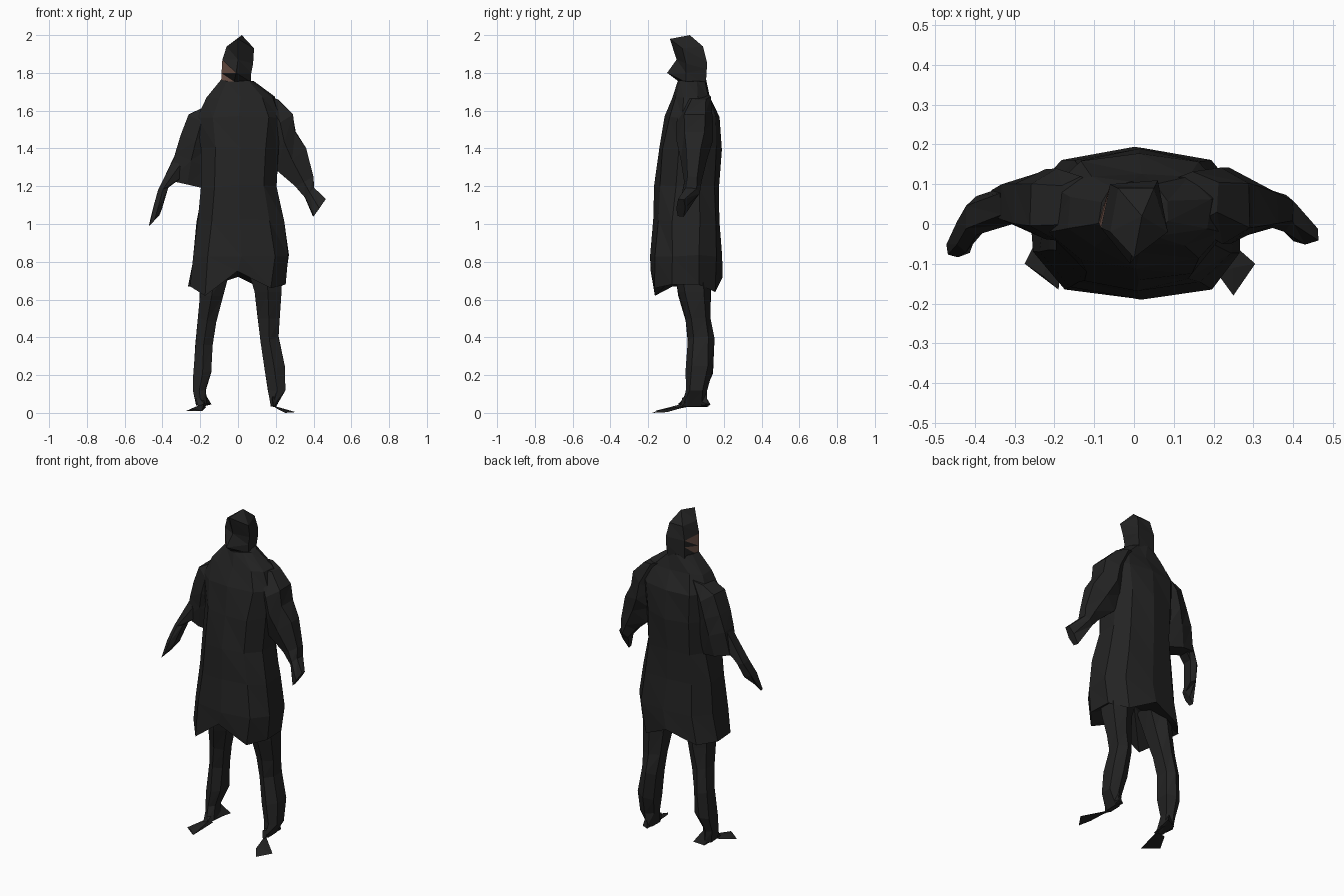
import bpy, bmesh, math, random
from mathutils import Vector

random.seed(4)


def material(name, rgb):
    m = bpy.data.materials.new(name)
    m.diffuse_color = (*rgb, 1)
    return m


CLOTH = material("black cloth", (0.017, 0.017, 0.017))
SKIN = material("brown skin", (0.15, 0.083, 0.063))


def finish(name, bm):
    bmesh.ops.recalc_face_normals(bm, faces=bm.faces)
    me = bpy.data.meshes.new(name)
    bm.to_mesh(me)
    bm.free()
    me.materials.append(CLOTH)
    me.materials.append(SKIN)
    ob = bpy.data.objects.new(name, me)
    bpy.context.collection.objects.link(ob)
    return ob


def ring(x0, z0, x1, z1, y0, y1, sides=6, power=0.8, jitter=0.0):
    """Rounded section spanning x0..x1 and y0..y1, tilted from z0 to z1."""
    pts = []
    for k in range(sides):
        a = math.tau * (k + 0.5) / sides
        c, s = math.cos(a), math.sin(a)
        c = math.copysign(abs(c) ** power, c) / math.cos(math.pi / sides) ** power
        s = math.copysign(abs(s) ** power, s)
        t = (c + 1) / 2
        p = Vector((x0 + (x1 - x0) * t, (y0 + y1) / 2 + (y1 - y0) / 2 * s, z0 + (z1 - z0) * t))
        pts.append(p + Vector([random.uniform(-jitter, jitter) for _ in range(3)]))
    return pts


def loft(name, rings, top=None, bottom=None):
    """Triangulated skin through the rings, closed by a fan at each end."""
    bm = bmesh.new()
    vs = [[bm.verts.new(p) for p in r] for r in rings]
    n = len(rings[0])
    for a, b in zip(vs, vs[1:]):
        for i in range(n):
            j = (i + 1) % n
            bm.faces.new((a[i], a[j], b[i]))
            bm.faces.new((a[j], b[j], b[i]))
    for r, pts, tip in ((vs[0], rings[0], bottom), (vs[-1], rings[-1], top)):
        c = bm.verts.new(tip or sum((Vector(p) for p in pts), Vector()) / n)
        for i in range(n):
            bm.faces.new((r[i], r[(i + 1) % n], c))
    return finish(name, bm)


def hull(name, pts):
    bm = bmesh.new()
    for p in pts:
        bm.verts.new(p)
    bmesh.ops.convex_hull(bm, input=bm.verts)
    return finish(name, bm)


# Long coat, hem first
sections = [(0.68, -0.26, 0.25, -0.19, 0.19), (0.83, -0.235, 0.27, -0.19, 0.19),
            (1.02, -0.215, 0.24, -0.18, 0.18), (1.20, -0.19, 0.205, -0.165, 0.18),
            (1.40, -0.19, 0.21, -0.145, 0.19), (1.57, -0.21, 0.23, -0.115, 0.175),
            (1.67, -0.16, 0.19, -0.075, 0.13), (1.76, -0.085, 0.08, -0.04, 0.105)]
coat = [ring(x0, z, x1, z, y0, y1, 10, 0.8, 0.007) for z, x0, x1, y0, y1 in sections]
for p, z in zip(coat[0], (0.68, 0.64, 0.72, 0.66, 0.67, 0.67, 0.62, 0.75, 0.66, 0.68)):
    p.z = z
loft("coat", coat, bottom=(0, 0, 0.78))

# Head with hood peak: left, front, right, back right, back left
head = loft("head", [
    [(-.09, 0, 1.74), (-.02, -.04, 1.755), (.07, 0, 1.75), (.05, .105, 1.74), (-.06, .1, 1.74)],
    [(-.087, 0, 1.80), (-.01, -.1, 1.80), (.07, 0, 1.80), (.06, .11, 1.82), (-.06, .1, 1.82)],
    [(-.083, -.01, 1.87), (0, -.05, 1.87), (.08, 0, 1.85), (.06, .11, 1.86), (-.06, .1, 1.86)],
    [(-.06, -.02, 1.94), (0, -.085, 1.98), (.085, -.02, 1.93), (.05, .09, 1.94), (-.04, .09, 1.94)],
], top=(.02, .02, 2.0))
# Bare cheek
for f in head.data.polygons:
    c = f.center
    if c.x < -0.045 and c.y < 0.05 and 1.76 < c.z < 1.87:
        f.material_index = 1


def limb(name, rows):
    loft(name, [ring(*r, jitter=0.003) for r in rows])


# Wide right sleeve, thin forearm and hand
limb("right_sleeve", [
    (-.18, 1.62, -.09, 1.67, 0, .12), (-.26, 1.58, -.13, 1.50, -.04, .14),
    (-.30, 1.47, -.15, 1.40, -.04, .14), (-.335, 1.37, -.16, 1.30, -.02, .13),
    (-.36, 1.23, -.18, 1.19, 0, .11)])
limb("right_forearm", [
    (-.335, 1.36, -.28, 1.26, 0, .10), (-.42, 1.18, -.37, 1.19, -.03, .07),
    (-.445, 1.10, -.405, 1.08, -.07, .03), (-.47, 0.99, -.415, 1.05, -.085, -.04)])
# Left arm
limb("left_arm", [
    (.08, 1.69, .21, 1.66, 0, .13), (.15, 1.50, .29, 1.58, -.05, .14),
    (.18, 1.38, .305, 1.49, -.05, .14), (.21, 1.28, .36, 1.40, -.03, .11),
    (.30, 1.20, .40, 1.25, -.01, .08), (.355, 1.14, .405, 1.19, -.02, .075),
    (.40, 1.04, .465, 1.13, -.05, -.005)])

# Legs
limb("right_leg", [
    (-.20, .80, -.03, .80, -.07, .13), (-.20, .62, -.08, .62, -.04, .13),
    (-.21, .50, -.115, .48, 0, .13), (-.225, .36, -.135, .36, .01, .15),
    (-.235, .20, -.14, .22, 0, .145), (-.235, .11, -.17, .12, 0, .10),
    (-.22, .04, -.165, .04, -.03, .10)])
limb("left_leg", [
    (.04, .80, .23, .80, -.07, .13), (.09, .64, .23, .64, -.04, .13),
    (.105, .50, .22, .50, 0, .13), (.12, .38, .215, .40, .01, .15),
    (.14, .22, .245, .25, 0, .145), (.16, .12, .25, .12, 0, .11),
    (.175, .035, .20, .035, -.02, .11)])

# Feet: heel wedge and flat toe
hull("right_heel", [(-.14, .13, .045), (-.20, .11, .03), (-.18, .09, .11),
                    (-.23, .02, .10), (-.21, -.04, .03), (-.18, -.04, .05)])
hull("right_toe", [(-.23, -.01, .03), (-.18, -.01, .05), (-.17, 0, .03),
                   (-.275, -.10, .01), (-.19, -.165, .01), (-.23, -.13, .018)])
hull("left_heel", [(.18, .12, .035), (.21, .12, .045), (.20, .10, .11),
                   (.19, -.03, .03), (.18, -.02, .08), (.22, .02, .08)])
hull("left_toe", [(.18, .01, .04), (.20, -.01, .03), (.21, -.125, .02),
                  (.25, -.18, 0), (.305, -.10, .004), (.25, -.11, .018)])
